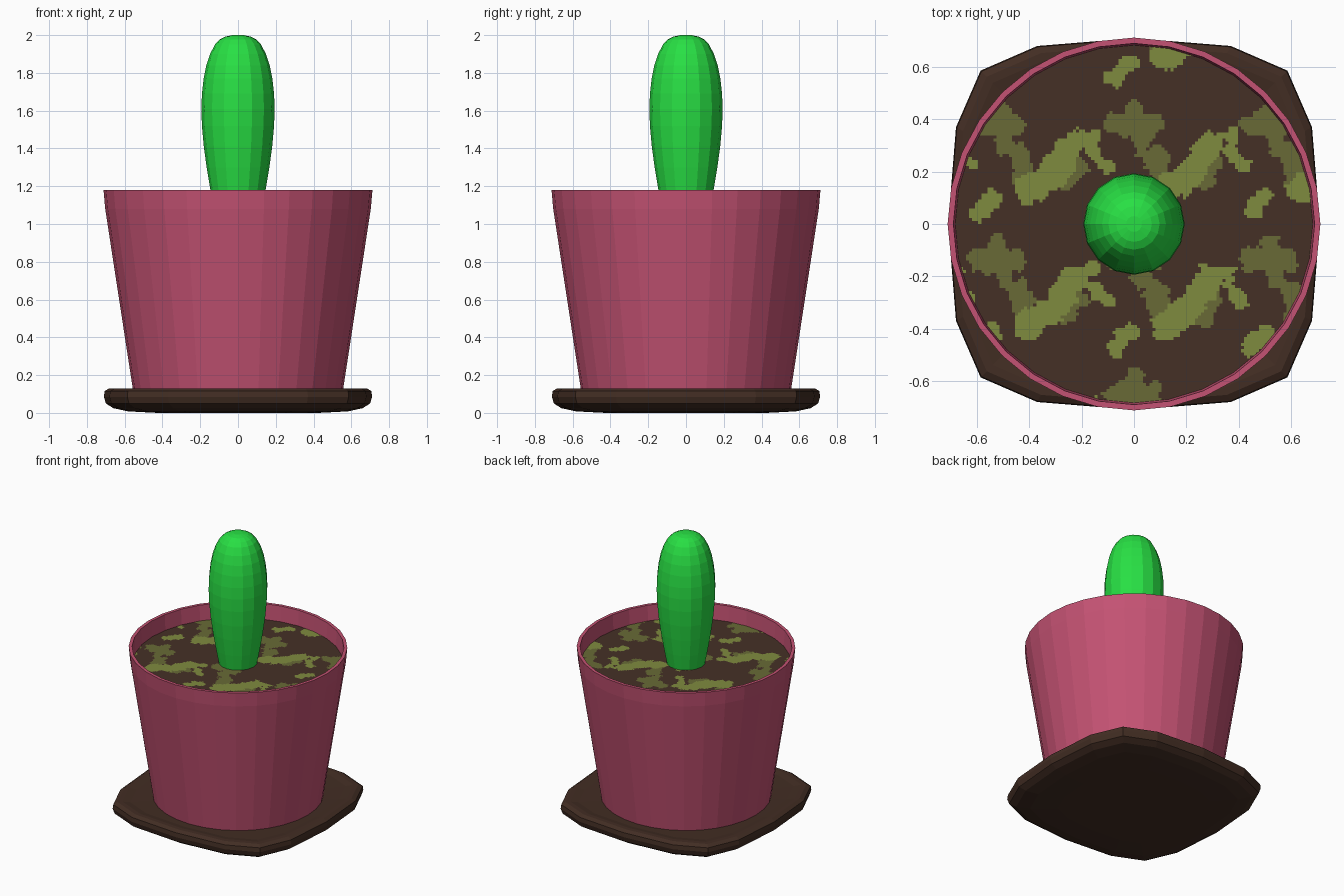
import bpy, bmesh, math
from mathutils import Vector, noise

if "Cube" in bpy.data.objects:
    bpy.data.objects.remove(bpy.data.objects["Cube"])


def material(name, rgb):
    lin = [((c / 255 + 0.055) / 1.055) ** 2.4 for c in rgb]
    m = bpy.data.materials.new(name)
    m.diffuse_color = (*lin, 1)
    m.use_nodes = True
    m.node_tree.nodes["Principled BSDF"].inputs["Base Color"].default_value = m.diffuse_color
    return m


PINK = material("pink_clay", (196, 82, 115))
GREEN = material("cactus_green", (40, 224, 68))
SAUCER = material("dark_wood", (66, 45, 35))
SOIL = material("soil_brown", (69, 48, 38))
MOSS = material("moss_olive", (127, 139, 63))
DULL = material("moss_dull", (104, 106, 54))


def finish(bm, name, mats):
    mesh = bpy.data.meshes.new(name)
    bm.to_mesh(mesh)
    bm.free()
    for m in mats:
        mesh.materials.append(m)
    ob = bpy.data.objects.new(name, mesh)
    bpy.context.collection.objects.link(ob)
    return ob


def circle(n):
    return [(math.cos(math.tau * i / n), math.sin(math.tau * i / n)) for i in range(n)]


def loft(name, outline, profile, mat):
    """Stack scaled copies of the outline; profile = (scale, z) from bottom to top."""
    bm = bmesh.new()
    n = len(outline)
    rings = [[bm.verts.new((x * s, y * s, z)) for x, y in outline] for s, z in profile]
    for a, b in zip(rings, rings[1:]):
        for i in range(n):
            j = (i + 1) % n
            bm.faces.new((a[i], a[j], b[j], b[i]))
    bm.faces.new(rings[0][::-1])
    bm.faces.new(rings[-1])
    return finish(bm, name, [mat])


# Saucer: rounded square made by turning a quarter outline four times
quarter = [(0.71, 0), (0.68, 0.37), (0.586, 0.586), (0.37, 0.68)]
square = []
for k in range(4):
    for x, y in quarter:
        for _ in range(k):
            x, y = -y, x
        square.append((x, y))
loft("saucer", square,
     [(0.6, 0), (0.82, 0.008), (0.93, 0.025), (0.985, 0.05), (1.0, 0.085),
      (0.995, 0.115), (0.96, 0.13), (0.92, 0.13), (0.86, 0.122), (0.6, 0.118)], SAUCER)

# Pot: tapered wall, upright rim, inner wall down to just below the soil
loft("pot", circle(32),
     [(0.555, 0.115), (0.703, 1.08), (0.712, 1.18), (0.69, 1.18), (0.682, 1.05)], PINK)

# Cactus
loft("cactus", circle(16),
     [(0.115, 1.03), (0.125, 1.07), (0.146, 1.18), (0.166, 1.3), (0.181, 1.41),
      (0.191, 1.52), (0.194, 1.61), (0.191, 1.69), (0.182, 1.77), (0.168, 1.84),
      (0.148, 1.9), (0.122, 1.95), (0.098, 1.976), (0.068, 1.992), (0.03, 2.0)], GREEN)

# Soil: fine grid cut to a 32-sided disc, moss patches repeat on a tile
TILE = (0.52, 0.515)
STROKES = [  # start, end, radius, material slot
    ((-0.40, 0.13), (-0.30, 0.20), 0.055, 1),
    ((-0.30, 0.20), (-0.23, 0.31), 0.05, 1),
    ((-0.23, 0.325), (-0.15, 0.34), 0.025, 1),
    ((-0.16, 0.28), (-0.10, 0.22), 0.025, 1),
    ((-0.44, 0.26), (-0.41, 0.16), 0.045, 2),
    ((-0.26, 0.17), (-0.22, 0.23), 0.04, 2),
    ((-0.07, 0.38), (0.06, 0.38), 0.045, 2),
    ((0.0, 0.44), (0.03, 0.30), 0.035, 2),
    ((-0.07, 0.56), (-0.02, 0.62), 0.035, 1),
]


def moss_slot(p):
    w = noise.noise(p * 22) * 0.022 + noise.noise(p * 50) * 0.012
    for a, b, r, slot in STROKES:
        a, b = Vector(a), Vector(b)
        mid = (a + b) / 2
        # nearest repeat of the stroke
        q = Vector([p[i] - TILE[i] * round((p[i] - mid[i]) / TILE[i]) for i in (0, 1)])
        t = max(0, min(1, (q - a).dot(b - a) / (b - a).length_squared))
        if (q - a.lerp(b, t)).length < r + w:
            return slot
    return 0


bm = bmesh.new()
bmesh.ops.create_grid(bm, x_segments=120, y_segments=120, size=0.7)
for f in bm.faces:
    f.material_index = moss_slot(f.calc_center_median())
for i in range(32):
    d = Vector((math.cos(math.tau * (i + 0.5) / 32), math.sin(math.tau * (i + 0.5) / 32), 0))
    bmesh.ops.bisect_plane(bm, geom=bm.verts[:] + bm.edges[:] + bm.faces[:],
                           plane_co=d * 0.682, plane_no=d, clear_outer=True)
bmesh.ops.translate(bm, verts=bm.verts, vec=(0, 0, 1.07))
finish(bm, "soil", [SOIL, MOSS, DULL])
